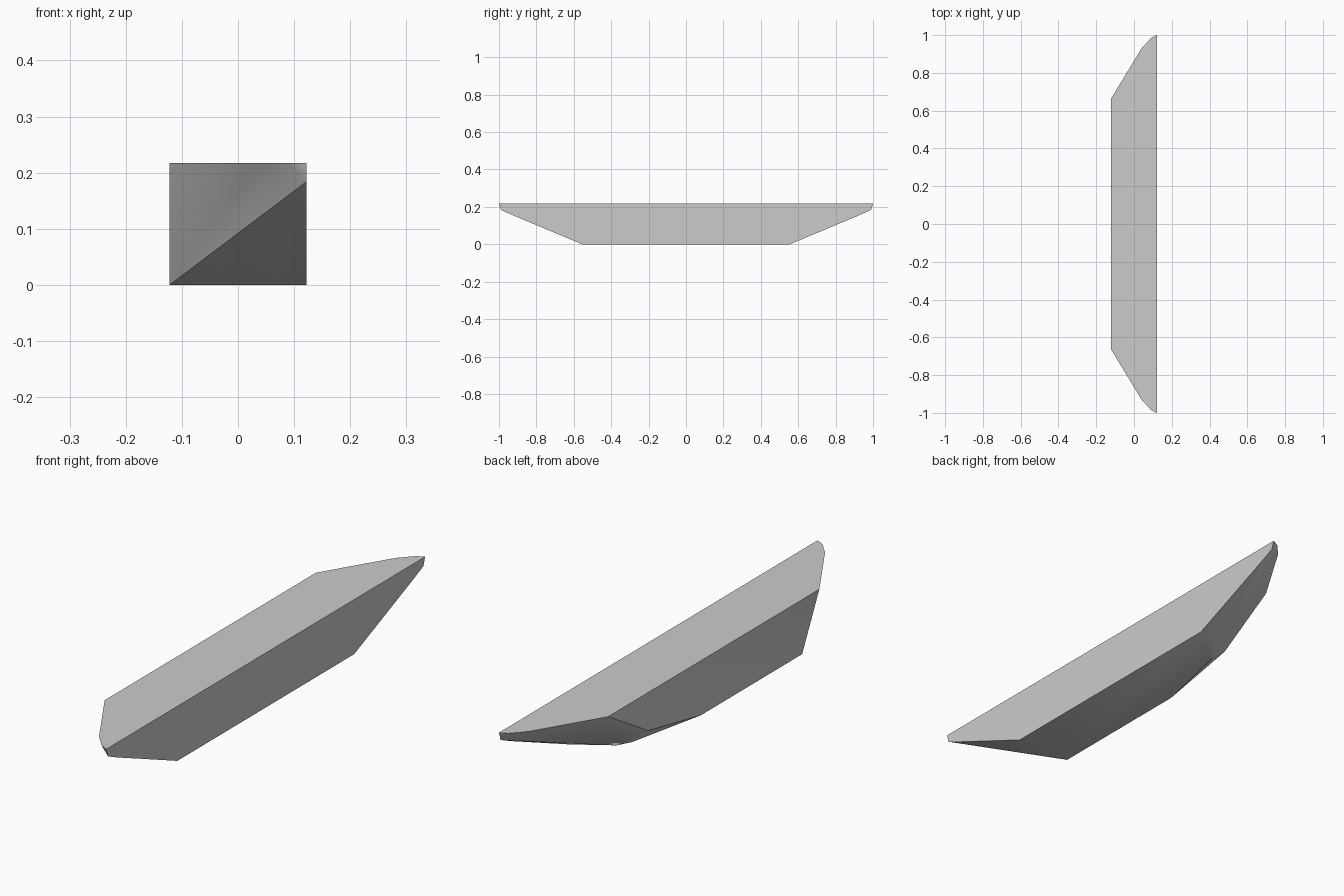
import bpy, bmesh, math

cube = bpy.data.objects.get("Cube")
if cube:
    bpy.data.objects.remove(cube, do_unlink=True)

# Grey body colour
grey = bpy.data.materials.new("plain_grey")
grey.use_nodes = True
colour = (0.6, 0.6, 0.6, 1)
grey.diffuse_color = colour
grey.node_tree.nodes["Principled BSDF"].inputs["Base Color"].default_value = colour

HALF, TOP = 0.122, 0.217

# Rounded plan of the top and the raked profile of the long side, for both ends
points = []
for end in (-1, 1):
    for x, y in ((-HALF, 0.663), (0.04, 0.93), (0.09, 0.985), (HALF, 1.0)):
        points.append((x, end * y, TOP))
    for y, z in ((0.99, 0.184), (0.935, 0.159), (0.555, 0)):
        points.append((HALF, end * y, z))

# Lower corner of the front end, and the clipped lower corner of the back end
points.append((-HALF, -0.555, 0))
points += [(-0.02, 0.465, 0), (-0.05, 0.41, 0), (-HALF, 0.08, 0), (-HALF, 0.41, 0.065)]

# Solid beam with bevelled ends
bm = bmesh.new()
for p in points:
    bm.verts.new(p)
bmesh.ops.convex_hull(bm, input=bm.verts)
bmesh.ops.dissolve_limit(bm, angle_limit=math.radians(1), verts=bm.verts, edges=bm.edges)
bmesh.ops.recalc_face_normals(bm, faces=bm.faces)
mesh = bpy.data.meshes.new("beam")
bm.to_mesh(mesh)
bm.free()
mesh.materials.append(grey)
beam = bpy.data.objects.new("beam", mesh)
bpy.context.collection.objects.link(beam)

# Smooth the rounded ends, keep the long edges sharp
bpy.ops.object.select_all(action="DESELECT")
beam.select_set(True)
bpy.context.view_layer.objects.active = beam
bpy.ops.object.shade_smooth_by_angle(angle=math.radians(35))
